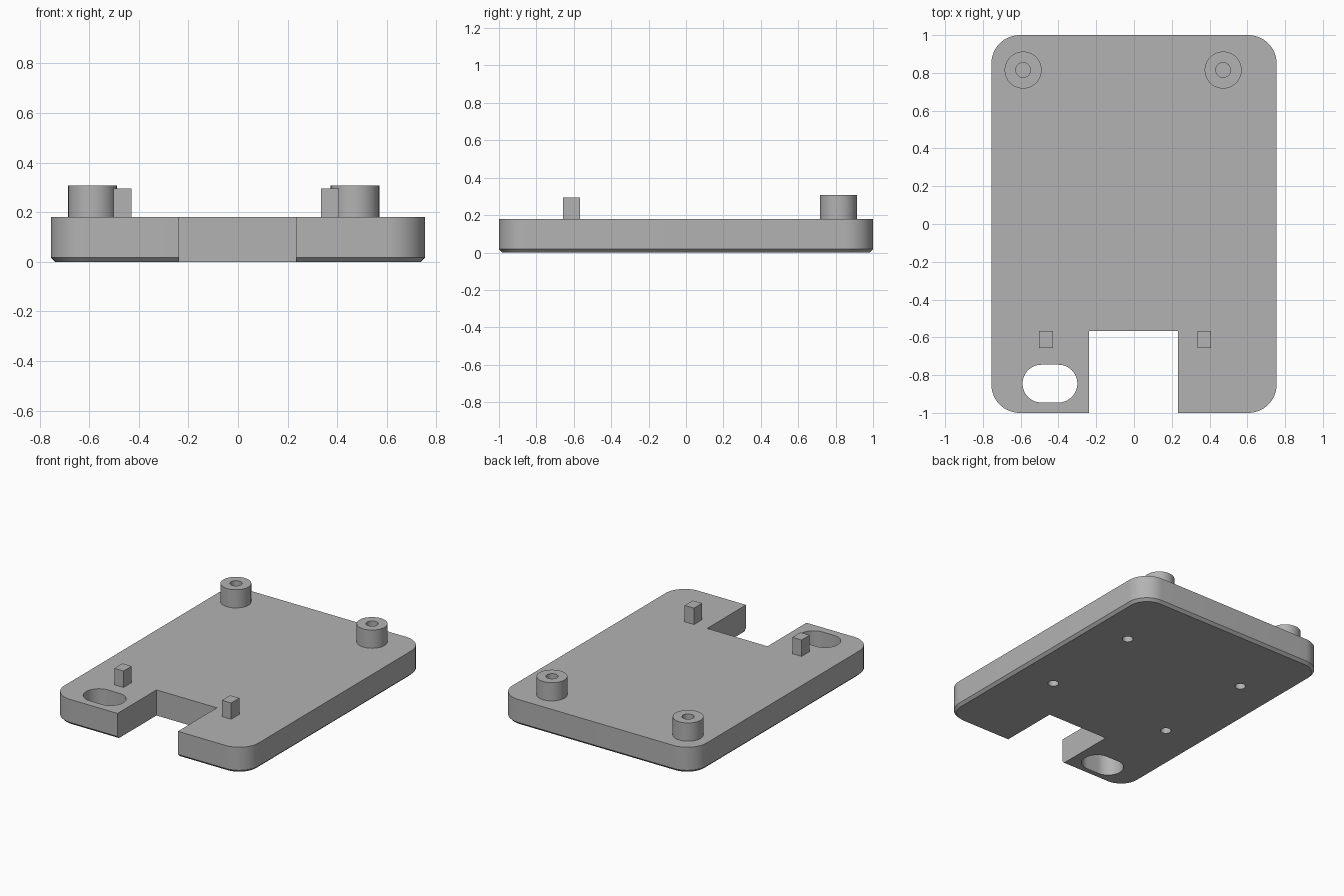
import bpy
import bmesh
from math import cos, sin, pi, radians

if "Cube" in bpy.data.objects:
    bpy.data.objects.remove(bpy.data.objects["Cube"], do_unlink=True)

grey = bpy.data.materials.new("plain grey")
grey.use_nodes = True
colour = (0.45, 0.45, 0.45, 1)
grey.diffuse_color = colour
grey.node_tree.nodes["Principled BSDF"].inputs["Base Color"].default_value = colour

HALF_W, HALF_L, TOP = 0.755, 1.0, 0.18


def rounded_outline(cx, cy, hx, hy, r, steps=16):
    """Counter-clockwise rectangle with round corners; equal sizes give a circle."""
    pts = []
    for q, (sx, sy) in enumerate([(1, 1), (-1, 1), (-1, -1), (1, -1)]):
        for i in range(steps + 1):
            a = (q + i / steps) * pi / 2
            pts.append((cx + sx * (hx - r) + r * cos(a), cy + sy * (hy - r) + r * sin(a)))
    return pts


def loft(name, layers):
    """Solid through a stack of (outline, z) layers."""
    bm = bmesh.new()
    rings = [[bm.verts.new((x, y, z)) for x, y in outline] for outline, z in layers]
    n = len(rings[0])
    for low, high in zip(rings, rings[1:]):
        for i in range(n):
            j = (i + 1) % n
            bm.faces.new((low[i], low[j], high[j], high[i]))
    bm.faces.new(rings[0][::-1])
    bm.faces.new(rings[-1])
    bmesh.ops.remove_doubles(bm, verts=bm.verts, dist=1e-5)
    bmesh.ops.recalc_face_normals(bm, faces=bm.faces)
    mesh = bpy.data.meshes.new(name)
    bm.to_mesh(mesh)
    bm.free()
    mesh.materials.append(grey)
    obj = bpy.data.objects.new(name, mesh)
    bpy.context.collection.objects.link(obj)
    return obj


def prism(name, outline, z0, z1):
    return loft(name, [(outline, z0), (outline, z1)])


def circle(cx, cy, r):
    return rounded_outline(cx, cy, r, r, r, 12)


def box(x0, x1, y0, y1):
    return [(x0, y0), (x1, y0), (x1, y1), (x0, y1)]


def select(obj):
    bpy.ops.object.select_all(action='DESELECT')
    obj.select_set(True)
    bpy.context.view_layer.objects.active = obj


def cut(obj, cutters):
    select(obj)
    for cutter in cutters:
        cutter.hide_render = True
        mod = obj.modifiers.new("cut", 'BOOLEAN')
        mod.operation, mod.solver, mod.object = 'DIFFERENCE', 'EXACT', cutter
        bpy.ops.object.modifier_apply(modifier=mod.name)
        bpy.data.objects.remove(cutter, do_unlink=True)


def smooth(obj):
    select(obj)
    bpy.ops.object.shade_smooth_by_angle(angle=radians(30))


# Base plate with a chamfered lower rim
c = 0.018
body = rounded_outline(0, 0, HALF_W, HALF_L, 0.15)
foot = rounded_outline(0, 0, HALF_W - c, HALF_L - c, 0.15 - c)
plate = loft("base_plate", [(foot, 0), (body, c), (body, TOP)])

# Front notch, oval opening and four blind holes underneath
cutters = [
    prism("notch_cutter", box(-0.237, 0.233, -1.2, -0.567), -0.1, 0.4),
    prism("oval_cutter", rounded_outline(-0.445, -0.845, 0.145, 0.1, 0.1), -0.1, 0.4),
]
for x in (-0.473, 0.473):
    for y in (-0.245, 0.5):
        cutters.append(prism("hole_cutter", circle(x, y, 0.034), -0.1, 0.12))
cut(plate, cutters)
smooth(plate)

# Hollow round posts at the back
for side, x in (("right", -0.587), ("left", 0.472)):
    post = prism(side + "_post", circle(x, 0.815, 0.098), TOP, 0.308)
    cut(post, [prism("bore_cutter", circle(x, 0.815, 0.039), 0.1, 0.4)])
    smooth(post)

# Square pegs beside the notch
for side, x in (("right", -0.466), ("left", 0.371)):
    prism(side + "_peg", box(x - 0.036, x + 0.036, -0.657, -0.567), TOP, 0.295)
